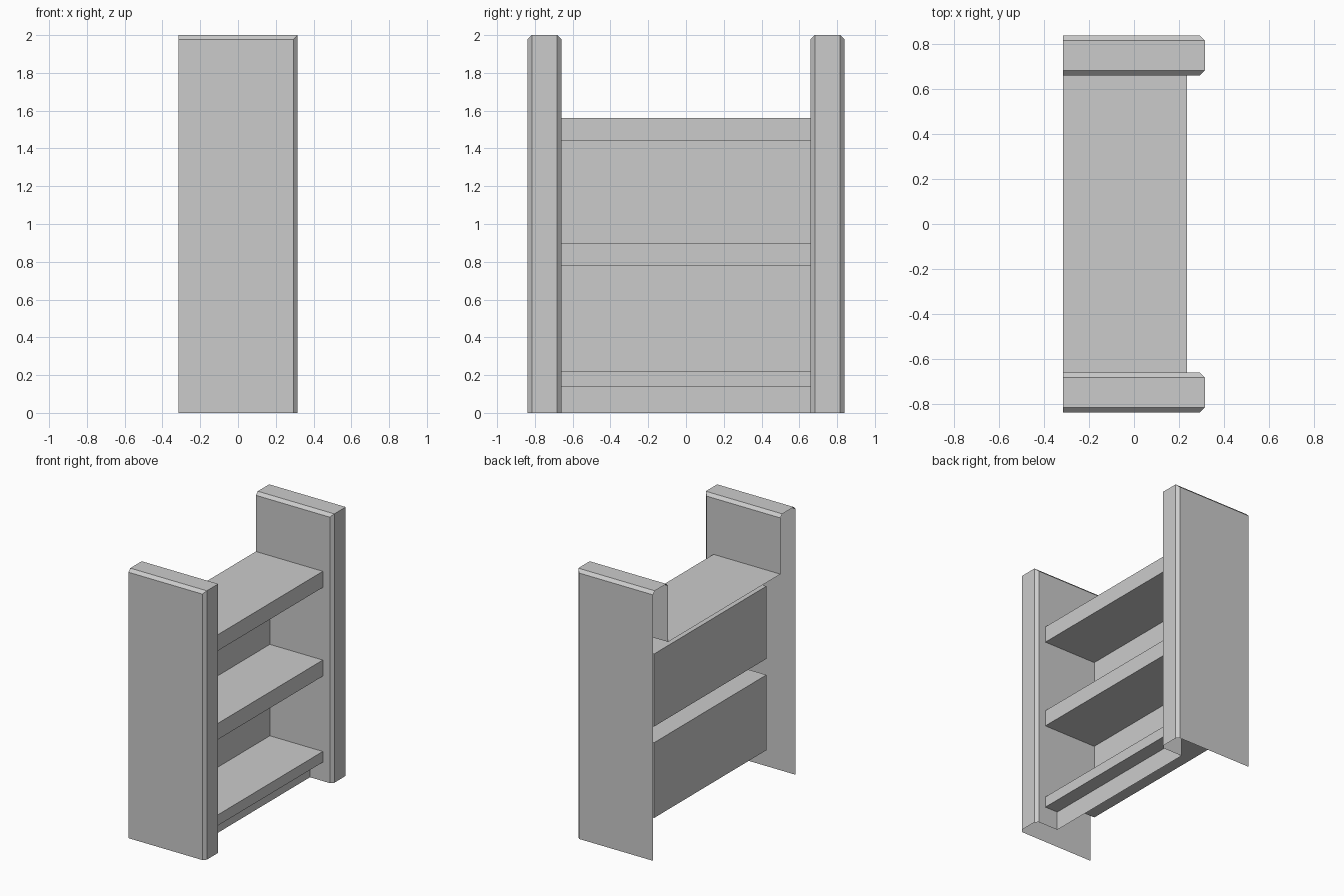
import bpy, bmesh
from mathutils import Matrix, Vector

if "Cube" in bpy.data.objects:
    bpy.data.objects.remove(bpy.data.objects["Cube"])

X, Y_IN, Y_OUT, H = 0.315, 0.66, 0.838, 2.0   # half depth, panel inner/outer y, height
LIP, BACK, KICK, CH = 0.236, -0.2, 0.13, 0.022

# Side outline of shelves, back boards and kick plate (x, z), top to bottom
PROFILE = [(-X, 1.56), (LIP, 1.56), (LIP, 1.44), (BACK, 1.44), (BACK, 0.90),
           (LIP, 0.90), (LIP, 0.78), (BACK, 0.78), (BACK, 0.22),
           (LIP, 0.22), (LIP, 0.14), (KICK, 0.14), (KICK, 0.0)]


def finish(name, bm):
    mesh = bpy.data.meshes.new(name)
    bm.to_mesh(mesh)
    bm.free()
    obj = bpy.data.objects.new(name, mesh)
    bpy.context.collection.objects.link(obj)
    return obj


def front_at(z):
    """Front x of the shelf unit at height z."""
    for (x0, z0), (x1, z1) in zip(PROFILE, PROFILE[1:]):
        if x0 == x1 and z1 < z < z0:
            return x0
    return -9


# Shelves: one folded strip, open at the back
bm = bmesh.new()
rows = [[bm.verts.new((x, y, z)) for y in (-Y_IN, Y_IN)] for x, z in PROFILE]
for a, b in zip(rows, rows[1:]):
    bm.faces.new((a[0], b[0], b[1], a[1]))
finish("shelves", bm)

# Side panel: chamfered box, open at the back and the bottom
bm = bmesh.new()
size = Matrix.Diagonal((2 * X, Y_OUT - Y_IN, H, 1))
bmesh.ops.create_cube(bm, size=1, matrix=Matrix.Translation((0, (Y_IN + Y_OUT) / 2, H / 2)) @ size)
edges = []
for e in bm.edges:
    a, b = (v.co for v in e.verts)
    mid = (a + b) / 2
    if abs(a.y - b.y) < 0.01 and (mid.x > X - 0.01 or mid.z > H - 0.01):
        edges.append(e)
bmesh.ops.bevel(bm, geom=edges, offset=CH, segments=1, affect='EDGES')
bm.normal_update()
bmesh.ops.delete(bm, geom=[f for f in bm.faces if f.normal.x < -0.9 or f.normal.z < -0.9],
                 context='FACES')


def inner_faces():
    bm.normal_update()
    return [f for f in bm.faces if f.normal.y < -0.9]


# Remove the inner wall where the shelf unit meets it
cuts = [(Vector((x, 0, 0)), Vector((1, 0, 0))) for x in (BACK, KICK, LIP)]
cuts += [(Vector((0, 0, z)), Vector((0, 0, 1))) for z in sorted({p[1] for p in PROFILE}) if z > 0]
for co, no in cuts:
    faces = inner_faces()
    geom = faces + list({e for f in faces for e in f.edges}) + list({v for f in faces for v in f.verts})
    bmesh.ops.bisect_plane(bm, geom=geom, plane_co=co, plane_no=no)
hidden = []
for f in inner_faces():
    c = f.calc_center_median()
    if c.x < front_at(c.z):
        hidden.append(f)
bmesh.ops.delete(bm, geom=hidden, context='FACES')
# Merge the leftover wall pieces back into clean faces
bmesh.ops.dissolve_limit(bm, angle_limit=0.01, verts=bm.verts, edges=bm.edges)
panels = finish("side_panels", bm)

# Second panel on the other side
mirror = panels.modifiers.new("mirror", 'MIRROR')
mirror.use_axis = (False, True, False)
